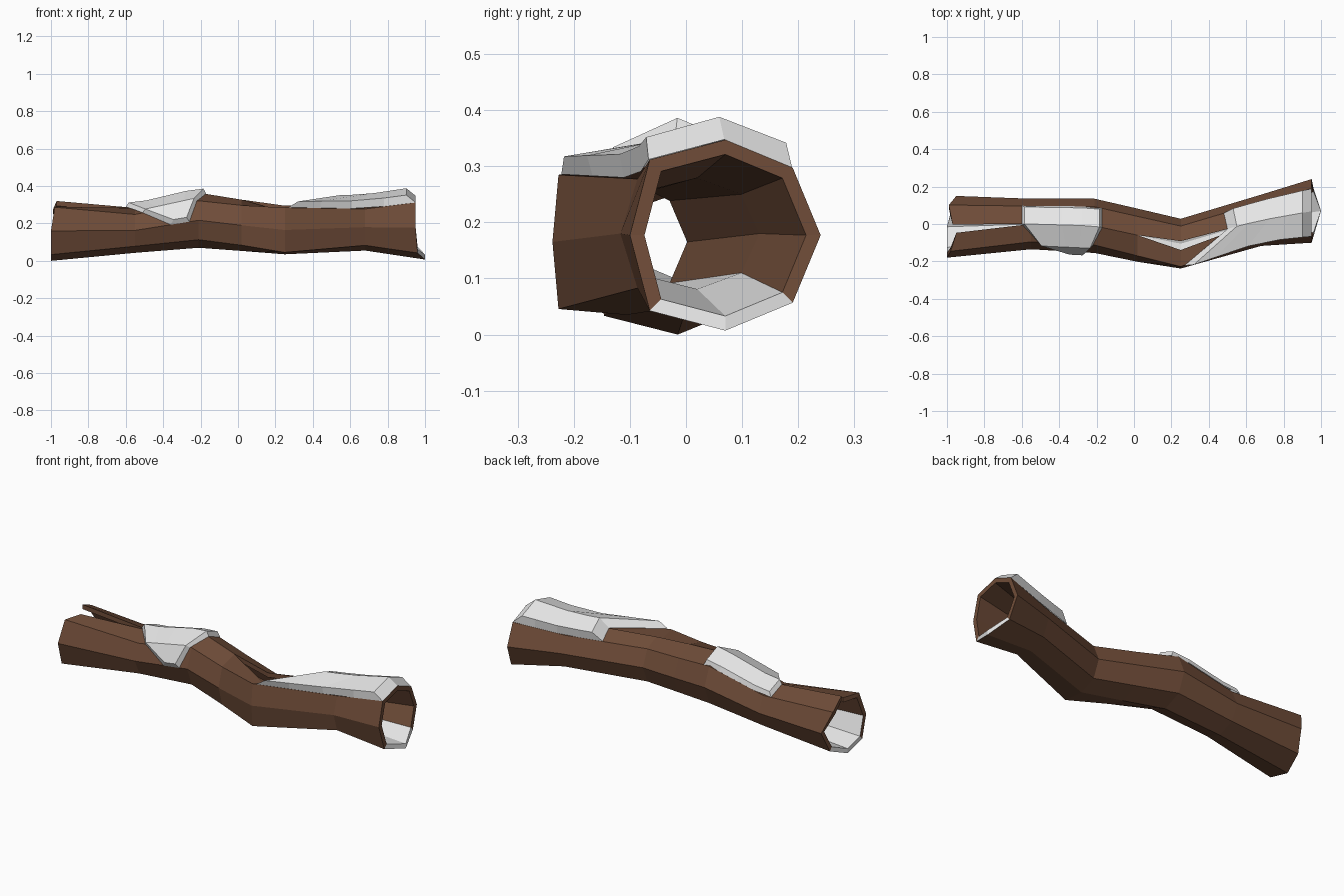
import bpy
import bmesh
from math import sin, cos, pi
from mathutils import Vector

cube = bpy.data.objects.get("Cube")
if cube:
    bpy.data.objects.remove(cube)


def material(name, colour):
    mat = bpy.data.materials.new(name)
    mat.use_nodes = True
    mat.diffuse_color = (*colour, 1)
    mat.node_tree.nodes["Principled BSDF"].inputs["Base Color"].default_value = (*colour, 1)
    return mat


bark = material("bark brown", (0.16, 0.073, 0.04))
snow = material("snow white", (0.8, 0.8, 0.8))

WALL = 0.026
# Cross-sections: x, centre y, centre z, half width, half height,
# fullness of the front corners, opening of the split along the top
RINGS = [
    (-0.98, -0.015, 0.16, 0.165, 0.16, 1.12, 0.032),
    (-0.55, 0.0, 0.163, 0.135, 0.12, 1.0, 0),
    (-0.21, -0.01, 0.217, 0.145, 0.147, 1.0, 0),
    (0.02, -0.06, 0.19, 0.142, 0.137, 1.1, 0),
    (0.25, -0.105, 0.165, 0.133, 0.13, 1.3, 0.034),
    (0.68, 0.02, 0.18, 0.137, 0.125, 1.1, 0),
    (0.96, 0.07, 0.177, 0.17, 0.17, 1.12, 0),
]
# Broken ends: x shift of each point round the section, from the split
# over the back, under the bottom and up the front
LEFT_END = [0.01, -0.01, 0.03, 0.01, -0.02, -0.02, -0.02, 0.0, 0.03]
RIGHT_END = [-0.01, -0.01, -0.01, 0.0, 0.04, 0.0, -0.01, -0.01, -0.01]


def section(index, inset=0.0):
    x, cy, cz, ry, rz, full, gap = RINGS[index]
    points = []
    for j in range(9):
        a = pi / 2 - j * pi / 4
        k = full if j in (5, 7) else 1.0
        p = Vector((x, cy + (ry - inset) * cos(a) * k, cz + (rz - inset) * sin(a) * k))
        if j == 0:
            p.y += gap * 0.4
        if j == 8:
            p.y -= gap
            p.z -= gap
        if index == 0:
            p.x += LEFT_END[j]
        if index == len(RINGS) - 1:
            p.x += RIGHT_END[j]
        points.append(p)
    return points


def finish(name, bm, mats):
    bmesh.ops.recalc_face_normals(bm, faces=bm.faces[:])
    mesh = bpy.data.meshes.new(name)
    bm.to_mesh(mesh)
    bm.free()
    for mat in mats:
        mesh.materials.append(mat)
    obj = bpy.data.objects.new(name, mesh)
    bpy.context.collection.objects.link(obj)
    return obj


# Hollow split trunk with a snowy floor
def build_log():
    bm = bmesh.new()
    last = len(RINGS) - 1
    outer = [[bm.verts.new(p) for p in section(i)] for i in range(last + 1)]
    inner = [[bm.verts.new(p) for p in section(i, WALL)] for i in range(last + 1)]
    for j in range(8):
        for i in range(last):
            bm.faces.new((outer[i][j], outer[i + 1][j], outer[i + 1][j + 1], outer[i][j + 1]))
            floor = bm.faces.new((inner[i][j], inner[i][j + 1],
                                  inner[i + 1][j + 1], inner[i + 1][j]))
            floor.material_index = int(j in (3, 4) or (j == 5 and i == 0))
        for i in (0, last):
            rim = bm.faces.new((outer[i][j], outer[i][j + 1], inner[i][j + 1], inner[i][j]))
            rim.material_index = int(j in (3, 4))
    # Lips of the split
    for i in range(last):
        if RINGS[i][6] or RINGS[i + 1][6]:
            for j in (0, 8):
                bm.faces.new((outer[i][j], outer[i + 1][j], inner[i + 1][j], inner[i][j]))
    return finish("hollow_log", bm, [bark, snow])


def on_log(x, v, lift=0.0):
    """Point on the bark at x; v counts corners from the split, back positive."""
    i = max(k for k in range(len(RINGS) - 1) if k == 0 or RINGS[k][0] <= x)
    t = (x - RINGS[i][0]) / (RINGS[i + 1][0] - RINGS[i][0])
    u = v if v >= 0 else 8 + v
    j = min(int(u), 7)
    a, b = section(i), section(i + 1)
    p = a[j].lerp(a[j + 1], u - j).lerp(b[j].lerp(b[j + 1], u - j), t)
    centre = Vector((x, *RINGS[i][1:3])).lerp(Vector((x, *RINGS[i + 1][1:3])), t)
    p.x = x
    return p + (p - centre).normalized() * lift


# Snow cap: rows run along the log, each as (corner, start x, end x)
def snow_cap(name, rows, lift, bevel, steps=4):
    bm = bmesh.new()
    low, top = [], []
    count = len(rows)
    for r, (v, start, end) in enumerate(rows):
        edge = 0.22 if r == 0 else -0.22 if r == count - 1 else 0
        xs = [start + (end - start) * s / steps for s in range(steps + 1)]
        slim = min(bevel, (end - start) / 4)
        tops = [min(max(x, start + slim), end - slim) for x in xs]
        low.append([bm.verts.new(on_log(x, v, 0.002)) for x in xs])
        top.append([bm.verts.new(on_log(x, v + edge, lift)) for x in tops])
    for r in range(count - 1):
        for s in range(steps):
            bm.faces.new((top[r][s], top[r][s + 1], top[r + 1][s + 1], top[r + 1][s]))
        for s in (0, steps):
            bm.faces.new((low[r][s], top[r][s], top[r + 1][s], low[r + 1][s]))
    for r in (0, count - 1):
        for s in range(steps):
            bm.faces.new((low[r][s], low[r][s + 1], top[r][s + 1], top[r][s]))
    return finish(name, bm, [snow])


build_log()
snow_cap("middle_snow_cap",
         [(-2, -0.36, -0.26), (-1, -0.51, -0.22), (0, -0.6, -0.17), (1, -0.6, -0.17)],
         0.026, 0.015)
snow_cap("end_snow_cap",
         [(-1, 0.27, 0.95), (0, 0.5, 0.95), (1, 0.48, 0.95)],
         0.05, 0.05)
